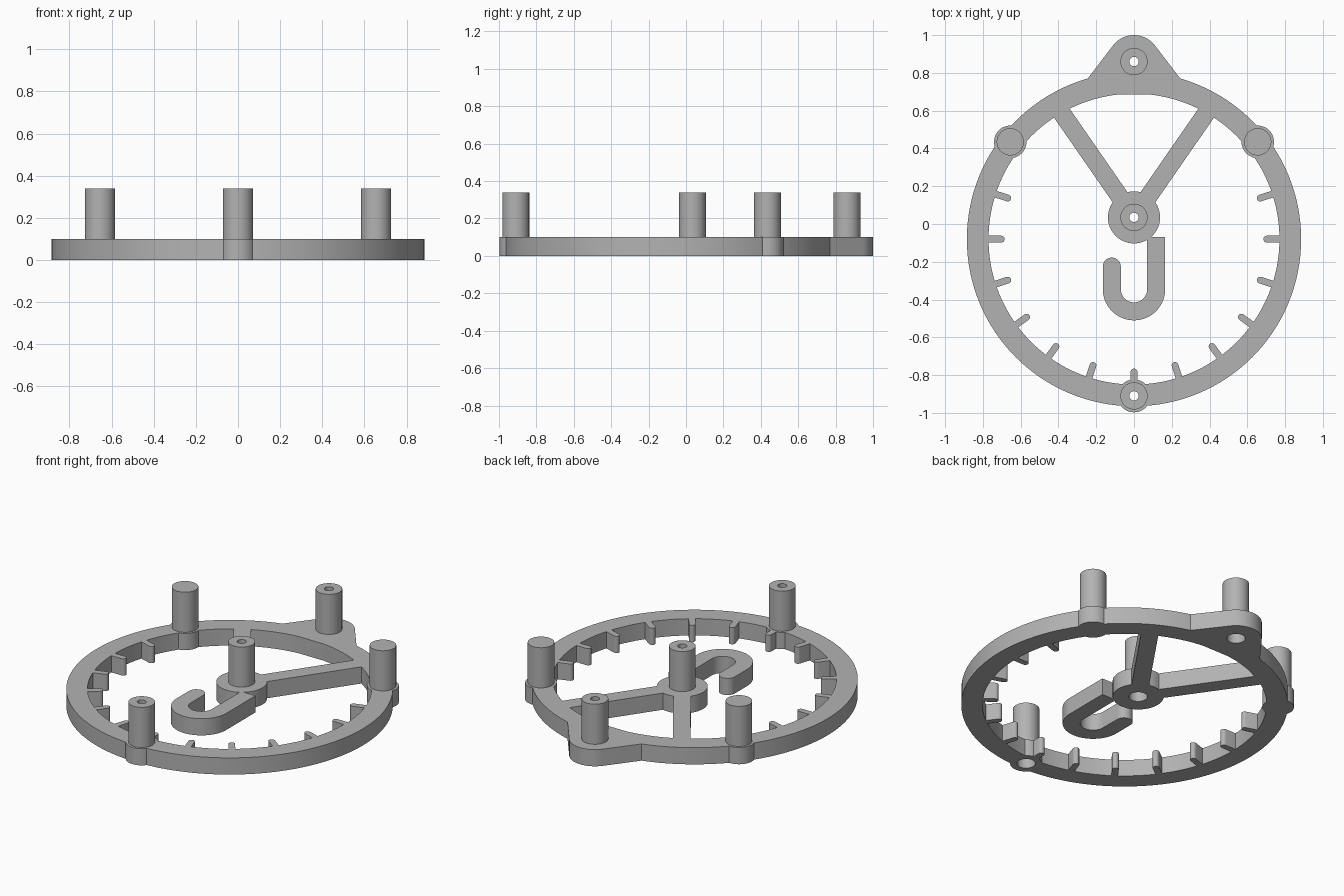
import bpy
import bmesh
from math import cos, sin, pi, radians
from mathutils import Vector

if "Cube" in bpy.data.objects:
    bpy.data.objects.remove(bpy.data.objects["Cube"])

PLATE, POST_TOP = 0.10, 0.34
CENTRE = Vector((0, -0.08))
OUTER, INNER = 0.885, 0.77
HUB, LUG, FOOT = Vector((0, 0.035)), Vector((0, 0.86)), Vector((0, -0.91))
SHOULDERS = {"left": Vector((0.655, 0.435)), "right": Vector((-0.655, 0.435))}

grey = bpy.data.materials.new("plain grey")
grey.use_nodes = True
colour = (0.45, 0.45, 0.45, 1)
grey.diffuse_color = colour
grey.node_tree.nodes["Principled BSDF"].inputs["Base Color"].default_value = colour


def arc(centre, r, start, end, n):
    """Points along an arc, angles in degrees."""
    angles = [radians(start + (end - start) * i / n) for i in range(n + 1)]
    return [Vector((centre[0] + r * cos(a), centre[1] + r * sin(a))) for a in angles]


def circle(centre, r, n=48):
    return arc(centre, r, 0, 360, n)[:-1]


def prism(name, outline, z0=0.0, z1=PLATE):
    """Extrude a flat outline into a solid."""
    bm = bmesh.new()
    face = bm.faces.new([bm.verts.new((p[0], p[1], z0)) for p in outline])
    top = bmesh.ops.extrude_face_region(bm, geom=[face])["geom"]
    bmesh.ops.translate(bm, vec=(0, 0, z1 - z0),
                        verts=[v for v in top if isinstance(v, bmesh.types.BMVert)])
    bmesh.ops.recalc_face_normals(bm, faces=bm.faces)
    mesh = bpy.data.meshes.new(name)
    bm.to_mesh(mesh)
    bm.free()
    mesh.materials.append(grey)
    ob = bpy.data.objects.new(name, mesh)
    bpy.context.collection.objects.link(ob)
    return ob


def combine(target, tools, operation):
    """Apply a boolean with each tool, then discard the tools."""
    for tool in tools:
        mod = target.modifiers.new(operation, "BOOLEAN")
        mod.operation, mod.solver, mod.object = operation, "EXACT", tool
        bpy.context.view_layer.objects.active = target
        bpy.ops.object.modifier_apply(modifier=mod.name)
        bpy.data.objects.remove(tool)


def bar(name, origin, angle, near, far, width, rounded=False):
    """Straight bar along a direction, optionally with a round near end."""
    d = Vector((cos(radians(angle)), sin(radians(angle))))
    side = Vector((-d.y, d.x)) * width / 2
    outline = [origin + d * far - side, origin + d * far + side]
    if rounded:
        outline += arc(origin + d * (near + width / 2), width / 2, angle + 90, angle + 270, 10)
    else:
        outline += [origin + d * near + side, origin + d * near - side]
    return prism(name, outline)


# Ring
frame = prism("dial_frame", circle(CENTRE, OUTER, 128))
combine(frame, [prism("ring_opening", circle(CENTRE, INNER, 128), -0.1, 0.2)], "DIFFERENCE")

# Hanging lug, hub, bosses
lug = arc(LUG, 0.14, 37, 143, 24) + [(-0.245, 0.77), (-0.22, 0.72), (-0.12, 0.685),
                                     (0.12, 0.685), (0.22, 0.72), (0.245, 0.77)]
parts = [prism("lug", lug), prism("hub", circle(HUB, 0.138)),
         prism("foot_boss", circle(FOOT, 0.087)),
         prism("hub_web", [(-0.06, 0.12), (0.06, 0.12), (0.03, 0.17), (-0.03, 0.17)])]
parts += [prism(side + "_boss", circle(p, 0.086)) for side, p in SHOULDERS.items()]

# Spokes
parts += [bar("spoke", HUB, a, 0.09, 0.72, 0.095) for a in (55.3, 124.7)]

# Tick marks around the inner rim
parts += [bar("tick", CENTRE, 18 - 18 * i, 0.685, 0.785, 0.036, True) for i in range(13)]

# Hook
bend = (0, -0.345)
hook = [(0.165, -0.07), (0.07, -0.07)] + arc(bend, 0.07, 0, -180, 24)
hook += arc((-0.1175, -0.225), 0.0475, 0, 180, 16) + arc(bend, 0.165, 180, 360, 40)
parts.append(prism("hook", hook))
combine(frame, parts, "UNION")

# Posts: drilled ones on the axis, solid ones at the shoulders
solids = [frame]
for name, p in (("lug", LUG), ("hub", HUB), ("foot", FOOT)):
    post = prism(name + "_post", circle(p, 0.072), PLATE, POST_TOP)
    combine(post, [prism("drill", circle(p, 0.025, 24), 0, 0.5)], "DIFFERENCE")
    combine(frame, [prism("drill", circle(p, 0.025, 24), -0.1, 0.2),
                    prism("counterbore", circle(p, 0.05, 32), -0.1, 0.06)], "DIFFERENCE")
    solids.append(post)
for side, p in SHOULDERS.items():
    solids.append(prism(side + "_post", circle(p, 0.072), PLATE, POST_TOP))

# Smooth the round walls, keep the edges crisp
bpy.ops.object.select_all(action="DESELECT")
for ob in solids:
    ob.select_set(True)
bpy.context.view_layer.objects.active = frame
bpy.ops.object.shade_smooth_by_angle(angle=radians(30))
